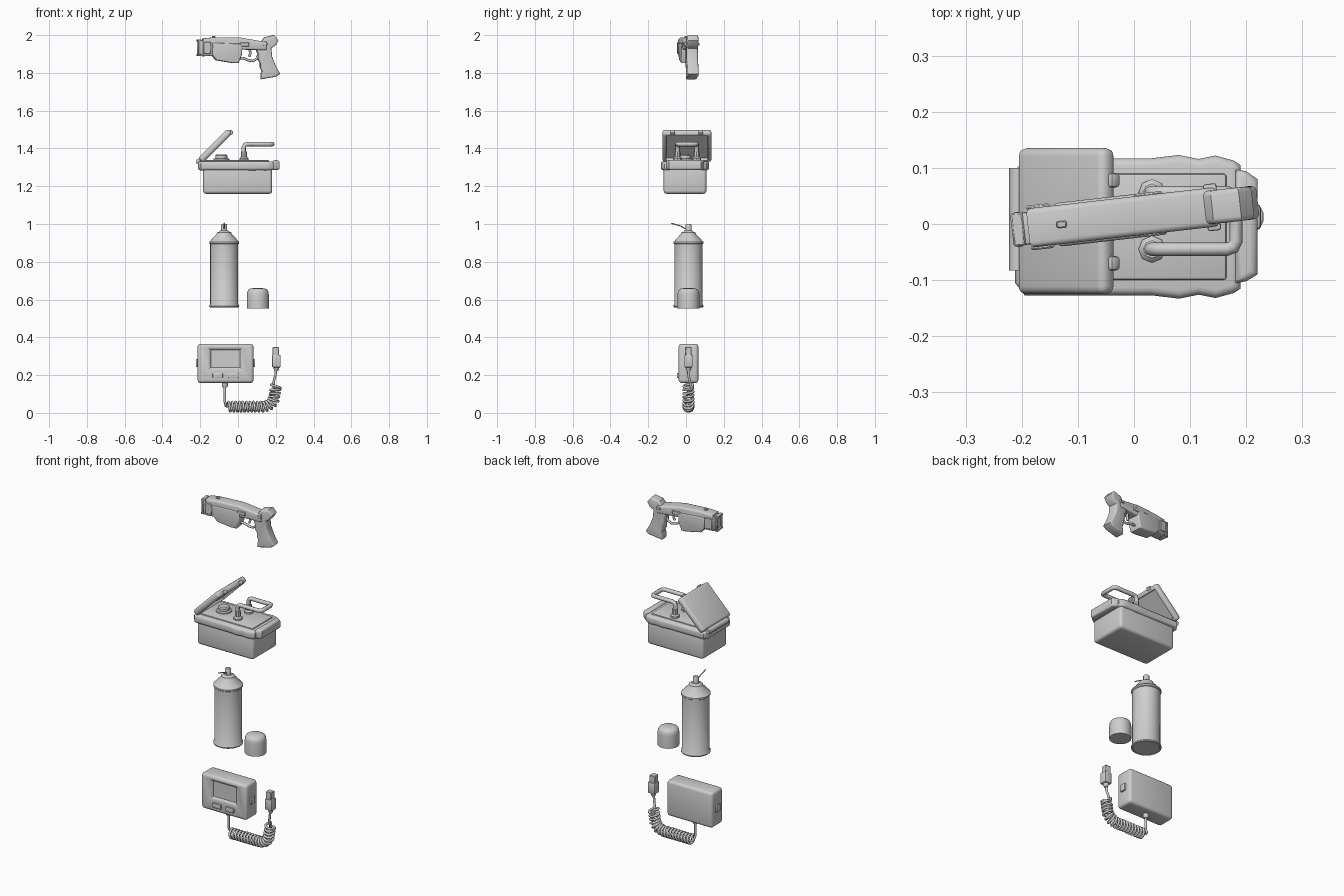
import bpy, bmesh, math
from mathutils import Matrix, Vector

cube = bpy.data.objects.get("Cube")
if cube:
    bpy.data.objects.remove(cube, do_unlink=True)

grey = bpy.data.materials.new("light_grey")
grey.use_nodes = True
colour = (0.62, 0.62, 0.62, 1)
grey.diffuse_color = colour
grey.node_tree.nodes["Principled BSDF"].inputs["Base Color"].default_value = colour


def link(name, data):
    ob = bpy.data.objects.new(name, data)
    bpy.context.collection.objects.link(ob)
    data.materials.append(grey)
    return ob


def finish(name, bm, matrix=None):
    if matrix:
        bm.transform(matrix)
    bmesh.ops.recalc_face_normals(bm, faces=bm.faces)
    me = bpy.data.meshes.new(name)
    bm.to_mesh(me)
    bm.free()
    me.shade_smooth()
    me.set_sharp_from_angle(angle=math.radians(40))
    return link(name, me)


def box_bm(centre, size, bevel=0.0, seg=3):
    bm = bmesh.new()
    bmesh.ops.create_cube(bm, size=1)
    bmesh.ops.scale(bm, vec=size, verts=bm.verts)
    bmesh.ops.translate(bm, vec=centre, verts=bm.verts)
    if bevel:
        bmesh.ops.bevel(bm, geom=bm.edges[:], offset=bevel, segments=seg,
                        profile=0.5, affect='EDGES')
    return bm


def box(name, centre, size, bevel=0.0, seg=3, matrix=None):
    return finish(name, box_bm(centre, size, bevel, seg), matrix)


def prism(name, outline, lo, hi, axis, bevel=0.0, matrix=None):
    """Extrude a 2D outline along y (outline x,z) or z (outline x,y)."""
    def place(p, h):
        return (p[0], h, p[1]) if axis == 'y' else (p[0], p[1], h)
    bm = bmesh.new()
    a = [bm.verts.new(place(p, lo)) for p in outline]
    b = [bm.verts.new(place(p, hi)) for p in outline]
    caps = [bm.faces.new(a), bm.faces.new(b)]
    for i in range(len(a)):
        j = (i + 1) % len(a)
        bm.faces.new((a[i], a[j], b[j], b[i]))
    bmesh.ops.recalc_face_normals(bm, faces=bm.faces)
    if bevel:
        rim = [e for f in caps for e in f.edges]
        bmesh.ops.bevel(bm, geom=rim, offset=bevel, segments=3,
                        profile=0.5, affect='EDGES')
    return finish(name, bm, matrix)


def lathe(name, profile, centre, steps=32, matrix=None):
    bm = bmesh.new()
    verts = [bm.verts.new((r, 0, z)) for r, z in profile]
    edges = [bm.edges.new(pair) for pair in zip(verts, verts[1:])]
    bmesh.ops.spin(bm, geom=verts + edges, cent=(0, 0, 0), axis=(0, 0, 1),
                   angle=math.tau, steps=steps)
    bmesh.ops.remove_doubles(bm, verts=bm.verts, dist=1e-5)
    return finish(name, bm, Matrix.Translation(centre) @ (matrix or Matrix()))


def tube(name, points, radius, matrix=None):
    cu = bpy.data.curves.new(name, 'CURVE')
    cu.dimensions = '3D'
    cu.bevel_depth = radius
    cu.bevel_resolution = 2
    cu.use_fill_caps = True
    sp = cu.splines.new('POLY')
    sp.points.add(len(points) - 1)
    for p, co in zip(sp.points, points):
        co = matrix @ Vector(co) if matrix else Vector(co)
        p.co = (*co, 1)
    return link(name, cu)


# Stun pistol, turned slightly about the vertical
G = Matrix.Translation((0, 0.014, 0)) @ Matrix.Rotation(math.radians(6.5), 4, 'Z')
barrel = [(-0.19, 1.982), (-0.13, 1.988), (0.01, 1.987), (0.12, 1.968), (0.15, 1.968),
          (0.15, 1.92), (0.02, 1.923), (-0.01, 1.89), (-0.19, 1.888)]
prism("pistol_barrel", barrel, -0.035, 0.035, 'y', 0.01, G)
block = [(-0.14, 1.96), (0.02, 1.955), (0.018, 1.9), (0.0, 1.852), (-0.03, 1.852),
         (-0.118, 1.867), (-0.14, 1.895)]
prism("pistol_lower_block", block, -0.039, 0.039, 'y', 0.008, G)
grip = [(0.125, 1.965), (0.14, 1.988), (0.19, 2.0), (0.213, 1.972), (0.198, 1.945),
        (0.175, 1.93), (0.18, 1.885), (0.198, 1.84), (0.222, 1.795), (0.2, 1.78),
        (0.122, 1.766), (0.121, 1.79), (0.127, 1.81), (0.118, 1.828), (0.118, 1.85),
        (0.106, 1.872), (0.106, 1.9), (0.095, 1.925)]
prism("pistol_grip", grip, -0.03, 0.03, 'y', 0.009, G)
guard = [(0.0, 1.878), (0.03, 1.877), (0.055, 1.867), (0.08, 1.863), (0.1, 1.875), (0.11, 1.9)]
tube("trigger_guard", [(x, 0, z) for x, z in guard], 0.007, G)
tube("trigger", [(0.06, 0, 1.93), (0.066, 0, 1.905), (0.06, 0, 1.885)], 0.007, G)
box("muzzle_cartridge", (-0.193, 0, 1.934), (0.03, 0.058, 0.08), 0.005, 2, G)
box("front_sight", (-0.13, 0, 1.99), (0.018, 0.012, 0.01), 0.002, 1, G)
for z in (1.895, 1.972):
    box("muzzle_lip", (-0.208, 0, z), (0.022, 0.06, 0.012), 0.003, 1, G)
for s in (-1, 1):
    box("muzzle_post", (-0.208, s * 0.026, 1.934), (0.014, 0.01, 0.075), 0.003, 1, G)
    box("cartridge_side_panel", (-0.168, s * 0.036, 1.932), (0.042, 0.008, 0.062), 0.003, 1, G)
    box("safety_lever", (0.14, s * 0.034, 1.952), (0.024, 0.016, 0.014), 0.004, 2, G)
    box("rear_side_plate", (0.03, s * 0.034, 1.95), (0.05, 0.01, 0.022), 0.003, 1, G)

# Carry case
box("case_base", (-0.002, -0.005, 1.232), (0.366, 0.226, 0.144), 0.016)
half = [(0.19, 0.11), (0.178, 0.118), (0.145, 0.127), (0.115, 0.121), (0.08, 0.128),
        (0.03, 0.122), (-0.195, 0.122), (-0.212, 0.1)]
rim = [(x, y - 0.005) for x, y in half] + [(x, -y - 0.005) for x, y in reversed(half)]
prism("case_rim", rim, 1.284, 1.332, 'z', 0.014)
box("case_top_plate", (-0.01, -0.005, 1.33), (0.35, 0.19, 0.016), 0.006, 2)
lip = [(0.18, 0.098), (0.2, 0.094), (0.22, 0.08), (0.22, -0.09), (0.2, -0.102), (0.18, -0.106)]
prism("case_end_latch", lip, 1.285, 1.338, 'z', 0.012)
lathe("case_filler_cap", [(0, 1.368), (0.026, 1.368), (0.032, 1.362), (0.032, 1.348),
                          (0.042, 1.345), (0.044, 1.325), (0, 1.325)], (-0.088, -0.005, 0), 20)
tube("case_hinge", [(-0.207, -0.083, 1.33), (-0.207, 0.1, 1.33)], 0.016)

# Raised lid with a hollow underside, tilted back on the hinge
L = Matrix.Translation((-0.121, 0.005, 1.414)) @ Matrix.Rotation(math.radians(-45), 4, 'Y')
bm = box_bm((0, 0, 0), (0.22, 0.26, 0.036), 0.014)
bm.normal_update()
under = min(bm.faces, key=lambda f: f.normal.z * f.calc_area())
bmesh.ops.inset_individual(bm, faces=[under], thickness=0.008)
bmesh.ops.inset_individual(bm, faces=[under], thickness=0.004, depth=-0.014)
finish("case_lid", bm, L)
for y in (-0.075, 0.073):
    box("lid_catch", (0.108, y, -0.008), (0.022, 0.026, 0.022), 0.006, 2, L)

# Carry handle: a loop lying level above two posts
for y in (-0.045, 0.056):
    lathe("handle_post", [(0, 1.325), (0.024, 1.325), (0.024, 1.348), (0.016, 1.356),
                          (0.016, 1.385), (0, 1.385)], (0.032, y, 0), 8)
path = [(0.03, 1.34), (0.03, 1.405), (0.036, 1.419), (0.05, 1.423), (0.165, 1.423)]
side = [(x, -0.045, z) for x, z in path] + [(0.177, -0.041, 1.423), (0.182, -0.03, 1.423)]
tube("carry_handle", side + [(x, 0.011 - y, z) for x, y, z in reversed(side)], 0.012)

# Spray can and its loose cap
can = [(0, 0.565), (0.07, 0.562), (0.074, 0.558), (0.079, 0.561), (0.08, 0.567), (0.074, 0.575),
       (0.074, 0.893), (0.079, 0.897), (0.079, 0.906), (0.073, 0.91), (0.064, 0.922),
       (0.04, 0.947), (0.037, 0.956), (0.027, 0.959), (0.022, 0.965), (0, 0.965)]
lathe("spray_can", can, (-0.073, 0.013, 0))
lathe("spray_nozzle", [(0, 0.96), (0.016, 0.96), (0.016, 0.996), (0.013, 1.0), (0, 1.0)],
      (-0.073, 0.013, 0), 16)
tube("spray_straw", [(-0.073, 0.005, 0.972), (-0.073, -0.03, 0.99), (-0.073, -0.078, 1.004)], 0.003)
cap = [(0, 0.552), (0.058, 0.552), (0.058, 0.625), (0.056, 0.64), (0.05, 0.652),
       (0.038, 0.659), (0, 0.662)]
lathe("can_cap", cap, (0.105, 0.013, 0))

# Handheld monitor with a recessed screen
bm = box_bm((-0.066, 0.013, 0.262), (0.296, 0.104, 0.208), 0.016)
bm.normal_update()
front = min(bm.faces, key=lambda f: f.normal.y * f.calc_area())
bmesh.ops.inset_individual(bm, faces=[front], thickness=0.01)
for v in front.verts:
    v.co.x = -0.158 if v.co.x < -0.066 else 0.025
    v.co.z = 0.226 if v.co.z < 0.262 else 0.348
bmesh.ops.inset_individual(bm, faces=[front], thickness=0.018, depth=-0.008)
bmesh.ops.inset_individual(bm, faces=[front], thickness=0.003, depth=-0.006)
finish("monitor_body", bm)
for x in (-0.107, -0.024):
    box("monitor_button", (x, -0.041, 0.198), (0.054, 0.014, 0.027), 0.004, 2)
for x in (-0.216, 0.084):
    box("monitor_side_knob", (x, 0.013, 0.263), (0.014, 0.036, 0.042), 0.004, 2)
lathe("cable_socket", [(0, 0.134), (0.012, 0.134), (0.016, 0.142), (0.016, 0.16), (0, 0.16)],
      (-0.07, 0.013, 0), 12)

# Coiled cable: a helix wound round a bent centre line
bend = [Vector((x, 0.013, z)) for x, z in
        ((-0.055, 0.033), (0.14, 0.033), (0.172, 0.045), (0.19, 0.07), (0.202, 0.15))]
lengths = [(b - a).length for a, b in zip(bend, bend[1:])]


def centre_at(d):
    for a, b, n in zip(bend, bend[1:], lengths):
        if d <= n:
            break
        d -= n
    return a.lerp(b, d / n)


total, turns, per_turn = sum(lengths), 18, 14
coil = []
for i in range(turns * per_turn + 1):
    d = total * i / (turns * per_turn)
    near, far = centre_at(max(d - 0.02, 0)), centre_at(min(d + 0.02, total))
    tangent = (far - near).normalized()
    across = Vector((0, 1, 0))
    up = tangent.cross(across)
    ang = math.tau * i / per_turn
    coil.append(centre_at(d) + 0.0255 * (math.cos(ang) * across + math.sin(ang) * up))
lead = [(-0.07, 0.013, 0.14), (-0.07, 0.013, 0.06), (-0.064, 0.022, 0.036)]
tail = [(0.19, 0.02, 0.168), (0.198, 0.013, 0.2), (0.203, 0.013, 0.245)]
tube("coiled_cable", lead + coil + tail, 0.0068)

# Plug on the end of the cable
lathe("plug_strain_relief", [(0, 0.222), (0.01, 0.222), (0.018, 0.245), (0, 0.245)],
      (0.203, 0.013, 0), 12)
box("plug_body", (0.203, 0.013, 0.274), (0.046, 0.044, 0.066), 0.006, 2)
box("plug_tip", (0.2, 0.013, 0.325), (0.036, 0.034, 0.046), 0.003, 1)
